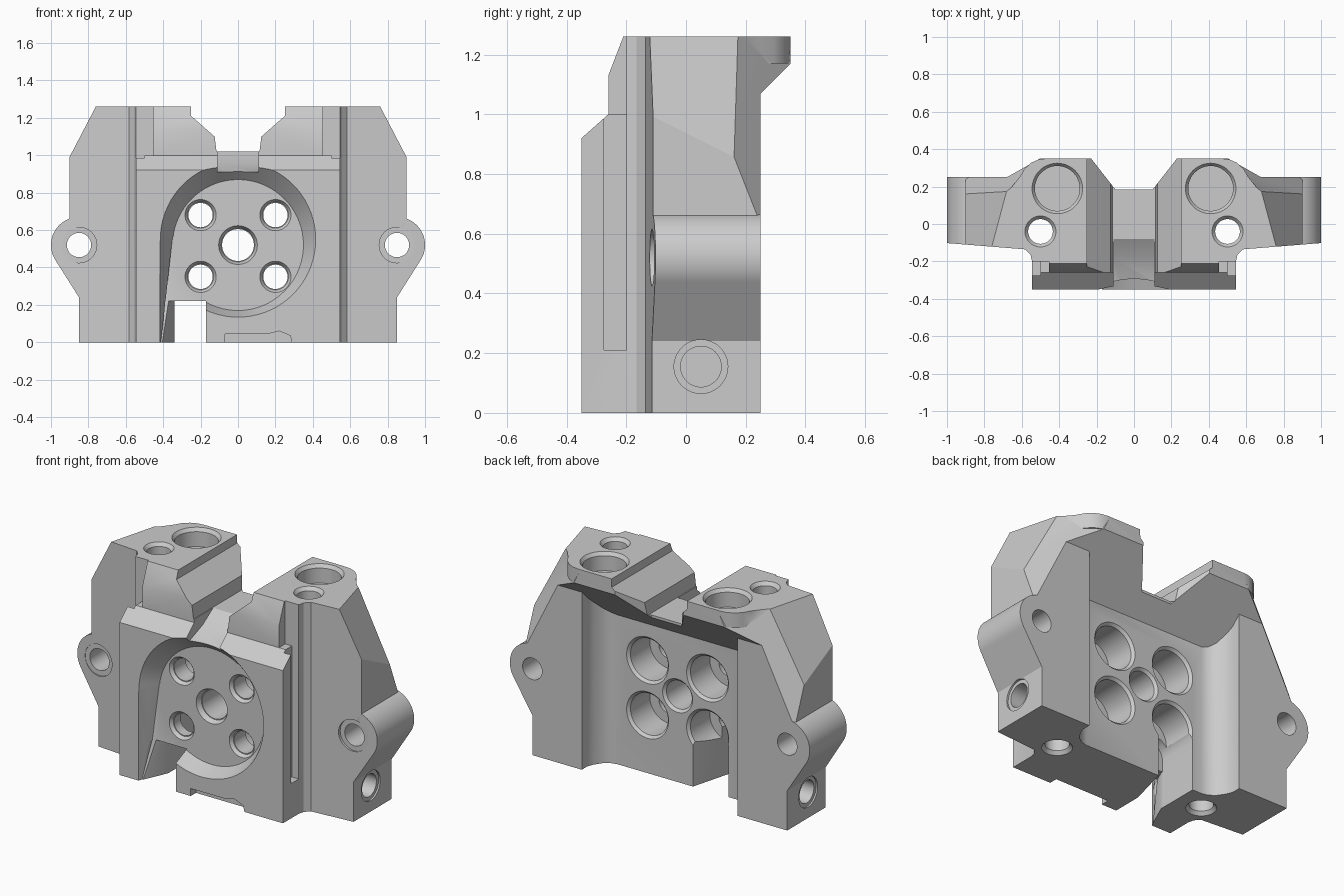
import bpy, bmesh
from math import sin, cos, pi, radians
from mathutils import Vector

if "Cube" in bpy.data.objects:
    bpy.data.objects.remove(bpy.data.objects["Cube"])

metal = bpy.data.materials.new("machined_grey")
metal.use_nodes = True
GREY = (0.6, 0.6, 0.6, 1)
metal.diffuse_color = GREY
metal.node_tree.nodes["Principled BSDF"].inputs["Base Color"].default_value = GREY


def place(axis, uv, w):
    u, v = uv
    return {"x": (w, u, v), "y": (u, w, v), "z": (u, v, w)}[axis]


def loft(name, axis, start, a, end, b):
    """Solid between two matching outlines lying at a and b along an axis."""
    bm = bmesh.new()
    low = [bm.verts.new(place(axis, p, a)) for p in start]
    high = [bm.verts.new(place(axis, p, b)) for p in end]
    bm.faces.new(low)
    bm.faces.new(high)
    n = len(low)
    for i in range(n):
        j = (i + 1) % n
        bm.faces.new((low[i], low[j], high[j], high[i]))
    bmesh.ops.recalc_face_normals(bm, faces=bm.faces)
    mesh = bpy.data.meshes.new(name)
    bm.to_mesh(mesh)
    bm.free()
    mesh.materials.append(metal)
    obj = bpy.data.objects.new(name, mesh)
    bpy.context.collection.objects.link(obj)
    return obj


def prism(name, axis, outline, a, b):
    return loft(name, axis, outline, a, outline, b)


def circle(c, r, n=48):
    return [(c[0] + r * cos(2 * pi * i / n), c[1] + r * sin(2 * pi * i / n)) for i in range(n)]


def rect(u0, u1, v0, v1):
    return [(u0, v0), (u1, v0), (u1, v1), (u0, v1)]


def flip(outline, s):
    return [(s * u, v) for u, v in outline]


def combine(target, tool, op):
    tool.hide_render = True
    mod = target.modifiers.new(op, "BOOLEAN")
    mod.operation = op
    mod.solver = "EXACT"
    mod.object = tool
    bpy.context.view_layer.objects.active = target
    bpy.ops.object.modifier_apply(modifier=mod.name)
    bpy.data.objects.remove(tool)


def slice_off(obj, point, normal):
    bm = bmesh.new()
    bm.from_mesh(obj.data)
    cut = bmesh.ops.bisect_plane(bm, geom=bm.verts[:] + bm.edges[:] + bm.faces[:],
                                 plane_co=point, plane_no=normal, clear_outer=True)
    edges = [e for e in cut["geom_cut"] if isinstance(e, bmesh.types.BMEdge)]
    bmesh.ops.holes_fill(bm, edges=edges)
    bmesh.ops.recalc_face_normals(bm, faces=bm.faces)
    bm.to_mesh(obj.data)
    bm.free()


# Central block: side profile with sloping front and overhanging back
TOP = 1.26
side = [(-.35, 0), (.08, 0), (.08, .9), (.35, 1.17), (.35, TOP),
        (-.21, TOP), (-.26, 1.13), (-.26, 1.0), (-.35, .92)]
body = prism("housing_body", "x", side, -.545, .545)
overhang = [(-.05, .77), (.35, 1.17), (.35, TOP), (-.05, TOP)]
combine(body, prism("back_ledge", "x", overhang, -.7, .7), "UNION")

# Side legs with tapered front, and concave fillets into the back wall
leg = [(.52, 0), (.85, 0), (.85, .6), (.9, .66), (.9, TOP), (.52, TOP)]
fillet = [(.40, .0), (.40, .08), (.44, .09), (.475, .115), (.505, .16), (.525, .21), (.53, .25), (.6, .25), (.6, 0)]
front_root = [(.5, -.21), (.545, -.2), (.553, -.165), (.58, -.137), (.62, -.1), (.5, -.1)]
for s in (1, -1):
    wing = prism("leg", "y", flip(leg, s), -.25, .25)
    slice_off(wing, (s * .55, -.138, 0), (s * .08, -1, 0))
    combine(body, wing, "UNION")
    combine(body, prism("fillet", "z", flip(fillet, s), 0, 1.12), "UNION")
    combine(body, prism("front_root", "z", flip(front_root, s), 0, TOP), "UNION")

# Slanted shoulders and outer back corners
for s in (1, -1):
    slice_off(body, (s * .76, -.12, TOP), Vector((s * .12, .032, .064)))
    slice_off(body, (s * .68, .175, TOP), Vector((s * .0329, .0418, .0165)))

# Rounded caps on the overhanging horns
cap = [(.2, .1), (.2, .35), (.47, .35), (.51, .345), (.55, .328), (.585, .295), (.612, .25), (.66, .19), (.6, .1)]
# Mounting lugs on both sides
arc = [(.85 + .15 * cos(t), .52 + .15 * sin(t)) for t in [radians(-35 + 5 * i) for i in range(22)]]
lug_outline = [(.75, .24), (.85, .24)] + arc + [(.88, .667), (.75, .667)]
for s in (1, -1):
    combine(body, prism("horn_cap", "z", flip(cap, s), 1.17, TOP), "UNION")
    lug = prism("lug", "y", flip(lug_outline, s), -.25, .25)
    slice_off(lug, (s * .55, -.138, 0), (s * .08, -1, 0))
    combine(body, lug, "UNION")

cutters = []


def cut(*args):
    cutters.append(loft("cutter", *args))


def bore(axis, c, r, a, b, r2=None):
    cut(axis, circle(c, r), a, circle(c, r2 or r), b)


# V notch between the horns, dipping saddle and flared back mouth
right_v = [(.115, 1.02), (.125, 1.1), (.25, 1.21), (.255, 1.4)]
notch = right_v + [(-u, v) for u, v in reversed(right_v)]
cut("y", notch, -.5, notch, .5)
saddle = [(-.4, .9), (-.3, .91), (-.18, .955), (-.08, 1.02), (-.08, 1.1), (-.4, 1.1)]
cut("x", saddle, -.11, saddle, .11)
mouth = [(-.1, .185), (.1, .185), (.245, .37), (-.245, .37)]
cut("z", mouth, .9, mouth, 1.4)

# Round tapered pocket in the front and its open lower corner
cut("y", circle((0, .553), .422, 72), -.36, circle((0, .52), .35, 72), -.25)
run_out = [(-.42, .56), (-.42, -.1), (-.17, -.1), (-.17, .26), (-.1, .5)]
run_in = [(-.35, .56), (-.395, .22), (-.17, .22), (-.17, .26), (-.1, .5)]
cut("y", run_out, -.36, run_in, -.25)

# Slot through the foot with a flared arched relief behind it
slot = [(-.42, -.36), (-.34, -.18), (-.34, .4), (-.17, .4), (-.17, -.36)]
cut("z", slot, -.1, slot, .22)


def arch(c, r):
    return [(c - r, -.1), (c + r, -.1)] + [(c + r * cos(pi * i / 16), .29 + r * sin(pi * i / 16)) for i in range(17)]


cut("y", arch(-.255, .085), -.17, arch(-.22, .12), .09)

# Shallow recess under the front edge
recess = [(-.07, -.1), (-.07, .045), (.07, .045), (.16, .045), (.22, .06), (.28, .035), (.31, -.1)]
cut("y", recess, -.4, recess, -.3)

# Bores through the pocket floor, counterbored from behind
for x in (-.2, .2):
    for z in (.35, .68):
        bore("y", (x, z), .065, -.4, .2)
        bore("y", (x, z), .09, -.26, -.23, .07)
        bore("y", (x, z), .125, -.12, .2)
        bore("y", (x, z), .125, .065, .09, .15)
bore("y", (0, .52), .085, -.4, .2)
bore("y", (0, .52), .108, -.26, -.22, .09)
bore("y", (0, .52), .085, .065, .09, .11)

for s in (1, -1):
    # Lug bores with a shallow spot face
    bore("y", (s * .85, .52), .065, -.3, .4)
    bore("y", (s * .85, .52), .095, -.3, -.105)
    # Wide blind pocket and long through bore in each horn
    bore("z", (s * .41, .19), .12, 1.15, 1.4)
    bore("z", (s * .41, .19), .12, 1.24, 1.28, .15)
    bore("z", (s * .5, -.04), .066, -.1, 1.4)
    bore("z", (s * .5, -.04), .066, 1.24, 1.28, .1)
    bore("z", (s * .5, -.04), .1, -.02, .02, .066)
    # Blind side bore in the foot
    bore("x", (.05, .155), .068, s * .6, s * 1.1)
    bore("x", (.05, .155), .09, s * .84, s * 1.1)
    # Vertical channel down the side of the front block, wider at the horn
    for inner, base in ((.5, .21), (.455, 1.0)):
        channel = flip(rect(inner, .6, -.275, -.2), s)
        cut("z", channel, base, channel, 1.4)

for tool in cutters:
    combine(body, tool, "DIFFERENCE")

# Smooth the round surfaces, keep machined edges sharp
bpy.ops.object.select_all(action="DESELECT")
body.select_set(True)
bpy.context.view_layer.objects.active = body
bpy.ops.object.shade_smooth_by_angle(angle=radians(25))
